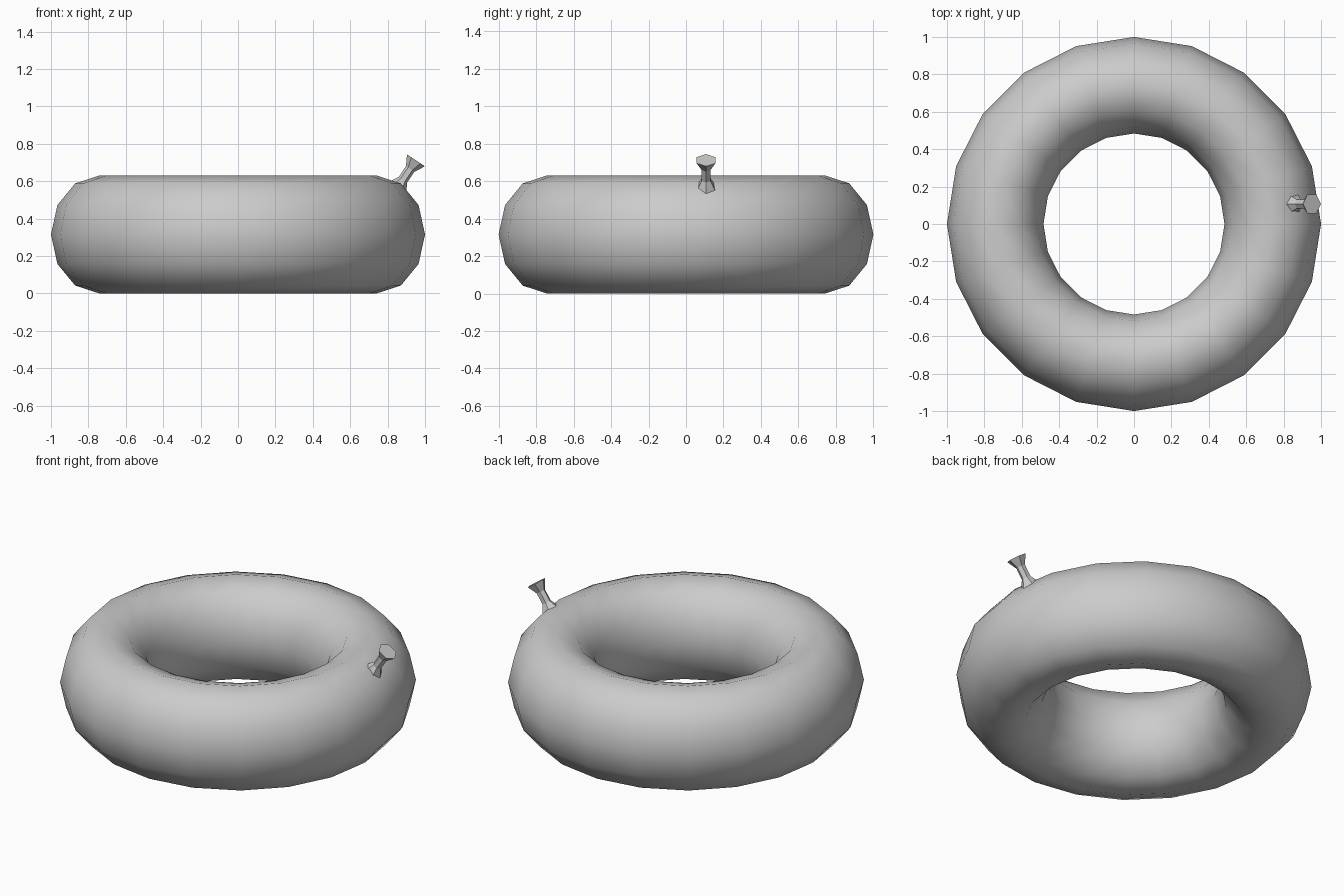
import bpy
import math
from mathutils import Matrix, Vector

if "Cube" in bpy.data.objects:
    bpy.data.objects.remove(bpy.data.objects["Cube"])


def lathe(name, profile, sides, closed, smooth, mat):
    """Spin (radius, height) points around z; closed loops make a ring, open ones get caps."""
    n = len(profile)
    verts = [(r * math.cos(2 * math.pi * i / sides), r * math.sin(2 * math.pi * i / sides), z)
             for i in range(sides) for r, z in profile]
    faces = []
    for i in range(sides):
        a, b = i * n, (i + 1) % sides * n
        for j in range(n if closed else n - 1):
            k = (j + 1) % n
            faces.append((a + j, b + j, b + k, a + k))
    if not closed:
        faces.append([i * n for i in reversed(range(sides))])
        faces.append([i * n + n - 1 for i in range(sides)])
    mesh = bpy.data.meshes.new(name)
    mesh.from_pydata(verts, [], faces)
    mesh.materials.append(mat)
    mesh.polygons.foreach_set("use_smooth", [smooth] * len(mesh.polygons))
    obj = bpy.data.objects.new(name, mesh)
    bpy.context.collection.objects.link(obj)
    return obj


grey = bpy.data.materials.new("light_grey")
grey.diffuse_color = (0.6, 0.6, 0.6, 1)
grey.use_nodes = True
grey.node_tree.nodes["Principled BSDF"].inputs["Base Color"].default_value = grey.diffuse_color

# Inflated ring: tall oval section with 12 points, 20 segments around
section = [(0.742 + 0.258 * math.cos(math.pi * i / 6),
            0.315 + 0.315 * math.sin(math.pi * i / 6)) for i in range(12)]
lathe("swim_ring", section, 20, True, True, grey)

# Air valve: six-sided spool leaning outward from the ring's upper side
spool = [(0.058, 0), (0.027, 0.055), (0.027, 0.125), (0.058, 0.18)]
valve = lathe("air_valve", spool, 6, False, False, grey)
tilt = math.atan2(0.558, 0.83)
valve.matrix_world = Matrix.Translation(Vector((0.851, 0.107, 0.562))) @ Matrix.Rotation(tilt, 4, 'Y')
